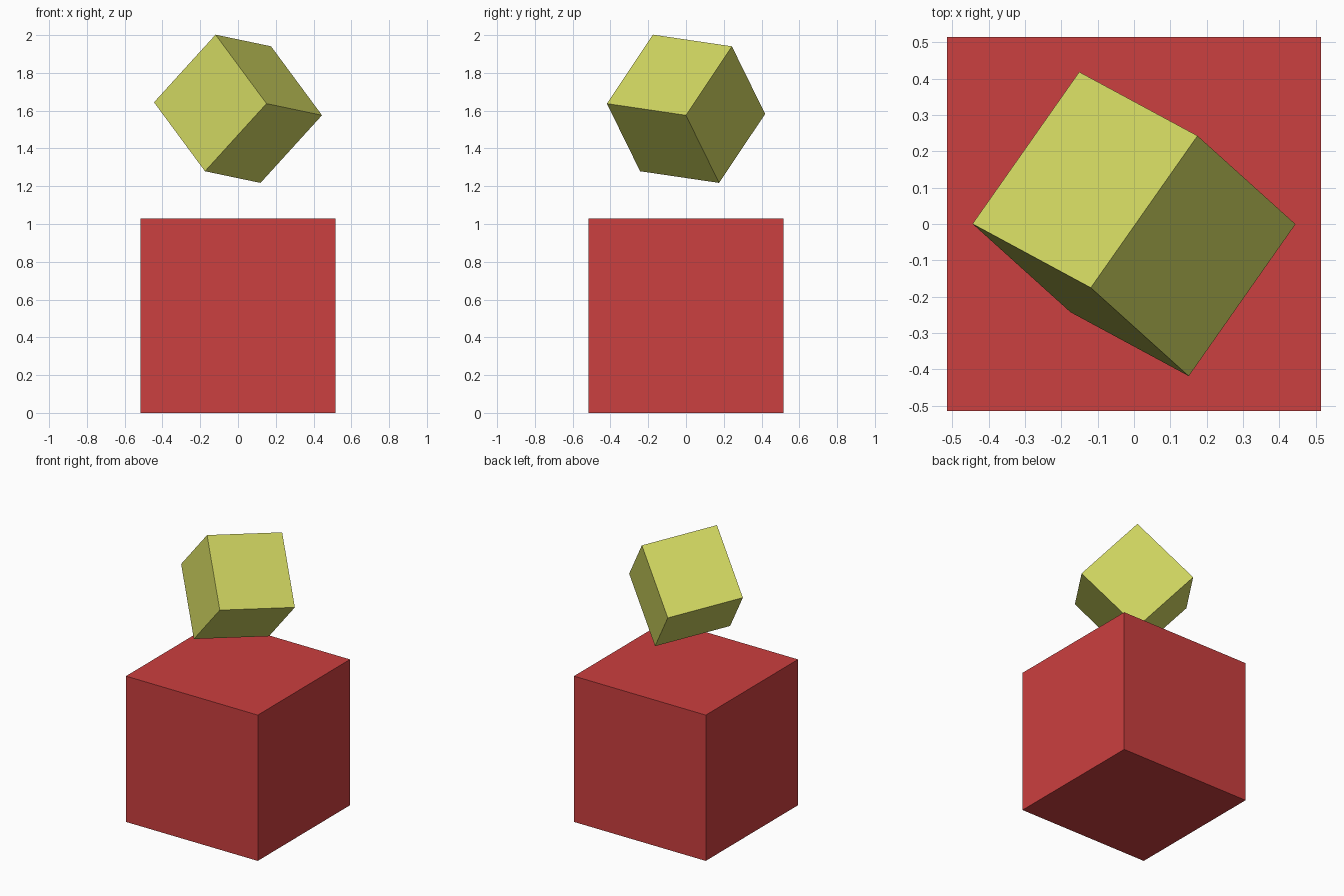
import bpy
from mathutils import Matrix, Vector

if "Cube" in bpy.data.objects:
    bpy.data.objects.remove(bpy.data.objects["Cube"])


def cube(name, size, location, color, rotation=(0, 0, 0)):
    bpy.ops.mesh.primitive_cube_add(size=size, location=location, rotation=rotation)
    obj = bpy.context.object
    obj.name = name
    mat = bpy.data.materials.new(name + "_color")
    mat.diffuse_color = (*color, 1)
    mat.use_nodes = True
    mat.node_tree.nodes["Principled BSDF"].inputs["Base Color"].default_value = mat.diffuse_color
    obj.data.materials.append(mat)
    return obj


# Large cube on the ground
cube("base_cube", 1.03, (0, 0, 0.515), (0.60, 0.05, 0.05))

# Small tilted cube floating above, oriented by two of its edge directions
u = Vector((0.295, 0.42, -0.062)).normalized()
v = Vector((-0.325, 0.175, -0.357))
v = (v - u * v.dot(u)).normalized()
tilt = Matrix((u, v, u.cross(v))).transposed().to_euler()
cube("floating_cube", 0.515, (0, 0, 1.61), (0.64, 0.68, 0.12), tilt)
